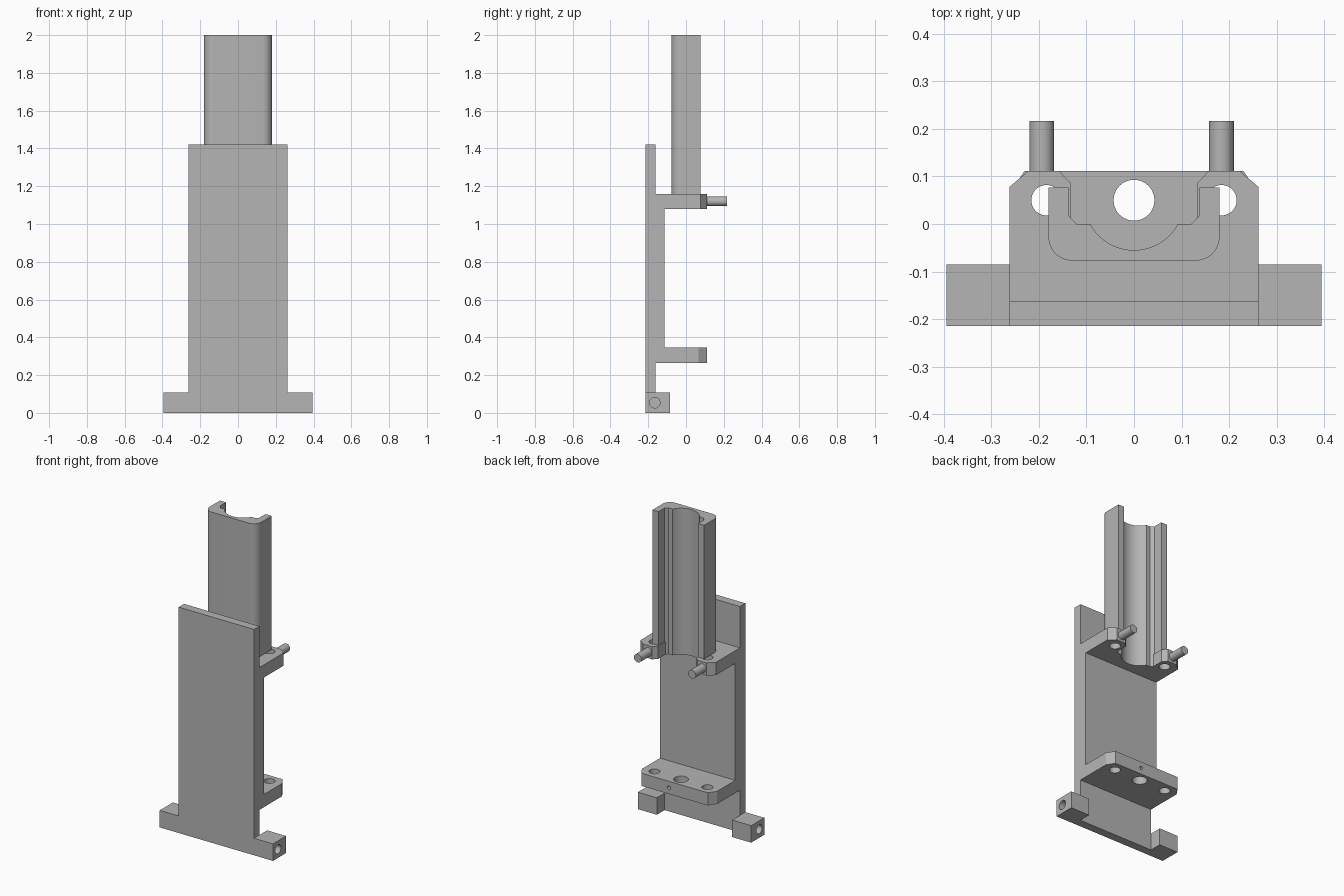
import bpy, bmesh, math
from mathutils import Vector

cube = bpy.data.objects.get("Cube")
if cube:
    bpy.data.objects.remove(cube, do_unlink=True)

grey = bpy.data.materials.new("plain grey")
grey.use_nodes = True
grey.diffuse_color = (0.46, 0.46, 0.46, 1)
grey.node_tree.nodes["Principled BSDF"].inputs["Base Color"].default_value = grey.diffuse_color


def prism(name, axis, points, low, high):
    """Extrude a closed 2D profile along an axis: x takes (y, z), y takes (x, z), z takes (x, y)."""
    place = {"x": lambda a, b, h: (h, a, b),
             "y": lambda a, b, h: (a, h, b),
             "z": lambda a, b, h: (a, b, h)}[axis]
    bm = bmesh.new()
    face = bm.faces.new([bm.verts.new(place(a, b, low)) for a, b in points])
    extruded = bmesh.ops.extrude_face_region(bm, geom=[face])["geom"]
    moved = [v for v in extruded if isinstance(v, bmesh.types.BMVert)]
    bmesh.ops.translate(bm, verts=moved, vec=Vector(place(0, 0, high - low)))
    if face.is_valid and not any(len(e.link_faces) == 1 for e in bm.edges):
        pass
    elif not face.is_valid:
        bmesh.ops.holes_fill(bm, edges=bm.edges)
    bmesh.ops.recalc_face_normals(bm, faces=bm.faces)
    mesh = bpy.data.meshes.new(name)
    bm.to_mesh(mesh)
    bm.free()
    obj = bpy.data.objects.new(name, mesh)
    bpy.context.collection.objects.link(obj)
    mesh.materials.append(grey)
    return obj


def arc(cx, cy, r, start, end, steps):
    angles = [math.radians(start + (end - start) * i / steps) for i in range(steps + 1)]
    return [(cx + r * math.cos(t), cy + r * math.sin(t)) for t in angles]


def circle(cx, cy, r, steps=40):
    return arc(cx, cy, r, 0, 360, steps)[:-1]


def mirrored(half):
    """Close a profile whose right half runs from the centre line back to it."""
    return half + [(-x, y) for x, y in reversed(half) if abs(x) > 1e-5]


def cut(obj, cutter):
    mod = obj.modifiers.new("cut", "BOOLEAN")
    mod.operation = "DIFFERENCE"
    mod.solver = "EXACT"
    mod.object = cutter
    select(obj)
    bpy.ops.object.modifier_apply(modifier=mod.name)
    bpy.data.objects.remove(cutter, do_unlink=True)


def select(obj):
    bpy.ops.object.select_all(action="DESELECT")
    obj.select_set(True)
    bpy.context.view_layer.objects.active = obj


parts = []
W, FRONT, BACK, THICK = 0.262, -0.215, -0.162, -0.115

# Upright plate, thicker between the two shelves
parts.append(prism("back_plate", "x", [
    (FRONT, 0), (BACK, 0), (BACK, 0.265), (THICK, 0.265),
    (THICK, 1.16), (BACK, 1.16), (BACK, 1.42), (FRONT, 1.42)], -W, W))

# Feet with blind side holes
for side, name in ((1, "left_foot"), (-1, "right_foot")):
    foot = prism(name, "x", [(FRONT, 0), (-0.085, 0), (-0.085, 0.107), (FRONT, 0.107)],
                 *sorted((side * W, side * 0.394)))
    cut(foot, prism("cutter", "x", circle(-0.165, 0.054, 0.028),
                    *sorted((side * 0.28, side * 0.45))))
    parts.append(foot)

# Lower shelf with three vertical holes and a small one in its rear edge
lower = prism("lower_shelf", "z", mirrored(
    [(W, THICK), (W, 0.065), (0.23, 0.112)]), 0.265, 0.345)
for x, r in ((-0.184, 0.032), (0, 0.043), (0.184, 0.032)):
    cut(lower, prism("cutter", "z", circle(x, 0.05, r), 0.2, 0.4))
cut(lower, prism("cutter", "y", circle(0.04, 0.305, 0.011, 20), 0.07, 0.2))
parts.append(lower)

# Channel hollow shared by the upper shelf and the trough
hollow = [(0.12, 0), (0.093, 0)] + arc(0, 0.05, 0.105, -28.4, -90, 14)

# Upper shelf, open at the rear
upper = prism("upper_shelf", "z", mirrored(
    [(0, THICK), (W, THICK), (W, 0.078), (0.222, 0.112), (0.158, 0.112),
     (0.133, 0.086), (0.133, 0.013)] + hollow), 1.08, 1.16)
for x in (-0.184, 0.184):
    cut(upper, prism("cutter", "z", circle(x, 0.05, 0.032), 1, 1.3))
parts.append(upper)

# Tall trough standing on the upper shelf
parts.append(prism("trough", "z", mirrored(
    [(0, -0.077)] + arc(0.13, -0.027, 0.05, -90, 0, 12)
    + [(0.18, 0.077), (0.138, 0.077), (0.138, 0.018)] + hollow), 1.16, 2.0))

# Rear pegs
for x, name in ((0.184, "left_peg"), (-0.194, "right_peg")):
    parts.append(prism(name, "y", circle(x, 1.12, 0.026), 0.1, 0.217))

for obj in parts:
    select(obj)
    bpy.ops.object.shade_smooth_by_angle(angle=math.radians(25))
